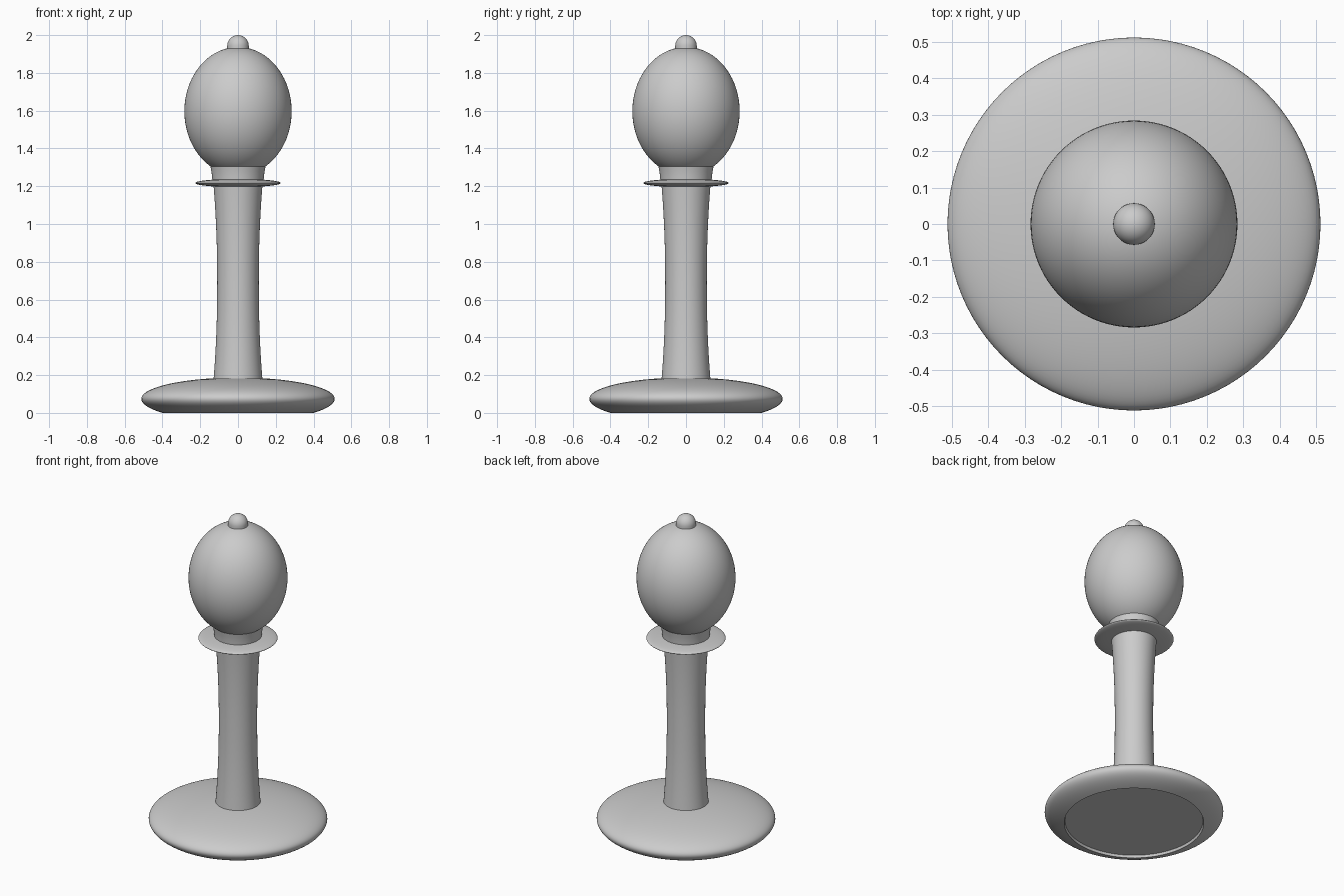
import bpy, bmesh, math

SEGMENTS = 96
cube = bpy.data.objects.get("Cube")
if cube:
    bpy.data.objects.remove(cube, do_unlink=True)

grey = bpy.data.materials.new("plain grey")
grey.use_nodes = True
grey.diffuse_color = (0.6, 0.6, 0.6, 1)
grey.node_tree.nodes["Principled BSDF"].inputs["Base Color"].default_value = (0.6, 0.6, 0.6, 1)


def arc(rx, rz, cz, start, end, steps):
    """Points (radius, height) along an elliptical arc, angles in degrees."""
    angles = [math.radians(start + (end - start) * i / steps) for i in range(steps + 1)]
    return [(max(rx * math.cos(a), 0), cz + rz * math.sin(a)) for a in angles]


def lathe(name, profile):
    """Spin a bottom-to-top profile round the z axis."""
    bm = bmesh.new()
    verts = [bm.verts.new((r, 0, z)) for r, z in profile]
    edges = [bm.edges.new(pair) for pair in zip(verts, verts[1:])]
    bmesh.ops.spin(bm, geom=verts + edges, cent=(0, 0, 0), axis=(0, 0, 1),
                   angle=math.tau, steps=SEGMENTS)
    bmesh.ops.remove_doubles(bm, verts=bm.verts, dist=1e-5)
    bmesh.ops.recalc_face_normals(bm, faces=bm.faces)
    mesh = bpy.data.meshes.new(name)
    bm.to_mesh(mesh)
    bm.free()
    obj = bpy.data.objects.new(name, mesh)
    bpy.context.collection.objects.link(obj)
    mesh.materials.append(grey)
    bpy.ops.object.select_all(action="DESELECT")
    obj.select_set(True)
    bpy.context.view_layer.objects.active = obj
    bpy.ops.object.shade_smooth_by_angle(angle=math.radians(30))


# Base: recessed underside, lower bowl, rim crease and domed top
lathe("base", [(0, 0.015), (0.395, 0.015), (0.4, 0)]
      + arc(0.512, 0.12, 0.075, -38.7, 0, 12)[1:]
      + arc(0.512, 0.112, 0.075, 0, 90, 24)[1:])

# Stem: gently waisted column
waist = [0.11 + 0.02 * abs(2 * i / 20 - 1) ** 2.2 for i in range(21)]
lathe("stem", [(r, 0.17 + 1.04 * i / 20) for i, r in enumerate(waist)])

# Collar: thin lens-shaped disc
lathe("collar", arc(0.227, 0.022, 1.217, -90, 90, 24))

# Neck: short flared ring under the head
lathe("neck", [(0.134, 1.21), (0.137, 1.25), (0.141, 1.28), (0.147, 1.31)])

# Head: egg-shaped body
lathe("head", arc(0.284, 0.34, 1.597, -90, 90, 48))

# Finial: small ball on top
lathe("finial", [(0.057, 1.925)] + arc(0.057, 0.057, 1.943, 0, 90, 12))
